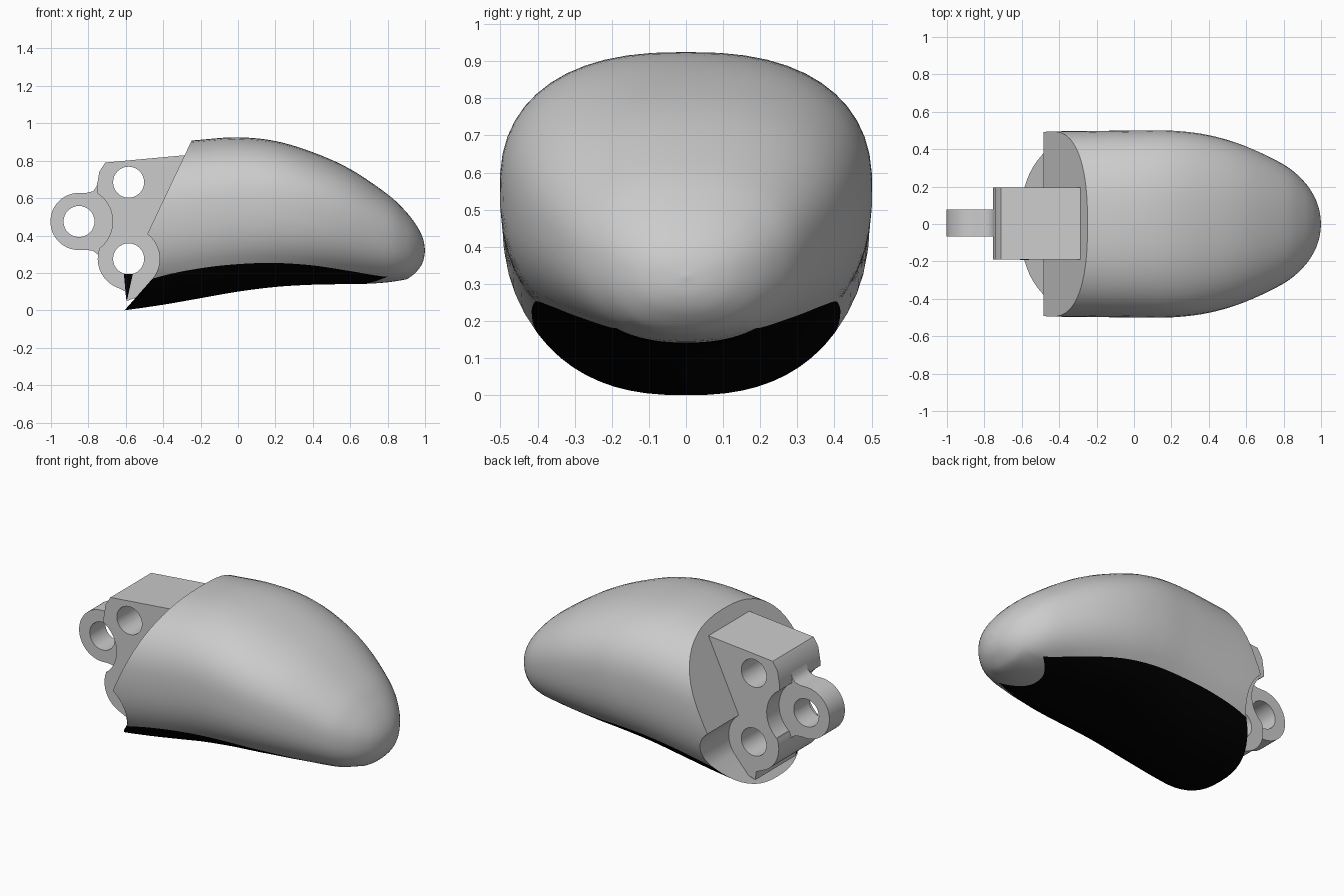
import bpy, bmesh
from math import sin, cos, pi, radians, asin, copysign

if "Cube" in bpy.data.objects:
    bpy.data.objects.remove(bpy.data.objects["Cube"])

def new_object(name, bm):
    bmesh.ops.recalc_face_normals(bm, faces=bm.faces)
    mesh = bpy.data.meshes.new(name)
    bm.to_mesh(mesh)
    bm.free()
    obj = bpy.data.objects.new(name, mesh)
    bpy.context.collection.objects.link(obj)
    return obj

def arc(cx, cz, r, a0, a1, n=16):
    return [(cx + r * cos(radians(a0 + (a1 - a0) * i / n)),
             cz + r * sin(radians(a0 + (a1 - a0) * i / n))) for i in range(n + 1)]

def prism(name, profile, y0, y1):
    """Extrude an XZ outline along y."""
    bm = bmesh.new()
    face = bm.faces.new([bm.verts.new((x, y0, z)) for x, z in profile])
    out = bmesh.ops.extrude_face_region(bm, geom=[face])
    for v in out["geom"]:
        if isinstance(v, bmesh.types.BMVert):
            v.co.y = y1
    return new_object(name, bm)

def cut(obj, cutter):
    mod = obj.modifiers.new("cut", 'BOOLEAN')
    mod.operation, mod.solver, mod.object = 'DIFFERENCE', 'EXACT', cutter
    bpy.context.view_layer.update()
    deps = bpy.context.evaluated_depsgraph_get()
    mesh = bpy.data.meshes.new_from_object(obj.evaluated_get(deps))
    obj.modifiers.clear()
    obj.data = mesh
    bpy.data.objects.remove(cutter)

def smooth(obj, angle=30):
    bpy.ops.object.select_all(action='DESELECT')
    obj.select_set(True)
    bpy.context.view_layer.objects.active = obj
    bpy.ops.object.shade_smooth_by_angle(angle=radians(angle))

def keep_material(obj, index):
    bm = bmesh.new()
    bm.from_mesh(obj.data)
    bmesh.ops.delete(bm, geom=[f for f in bm.faces if f.material_index != index], context='FACES')
    for f in bm.faces:
        f.material_index = 0
    bm.to_mesh(obj.data)
    bm.free()
    obj.data.materials.clear()

black = bpy.data.materials.new("pad_black")
black.diffuse_color = (0, 0, 0, 1)
black.use_nodes = True
black.node_tree.nodes["Principled BSDF"].inputs["Base Color"].default_value = black.diffuse_color

# Body stations: x, top z, bottom z, half width, pad edge z
rows = [(-.70, .84, -.012, .485, .06), (-.6, .86, .001, .49, .12),
        (-.4, .89, .03, .496, .185), (-.2, .912, .065, .498, .225),
        (0, .925, .1, .5, .247), (.2, .905, .125, .5, .253),
        (.4, .845, .137, .475, .24), (.6, .755, .14, .415, .21),
        (.8, .62, .142, .318, .18), (.9, .525, .166, .237, .21),
        (.96, .445, .213, .155, .255), (.99, .38, .263, .077, .29),
        (1.0, .322, .318, .003, .3195)]
STEPS, UP, LOW = 5, 36, 20

def station(i, t):
    p = [rows[max(0, min(len(rows) - 1, k))] for k in range(i - 1, i + 3)]
    return [.5 * (2 * b + (c - a) * t + (2 * a - 5 * b + 4 * c - d) * t * t
                  + (3 * b - a - 3 * c + d) * t ** 3) for a, b, c, d in zip(*p)]

# Rounded fingertip: superellipse rings, pad edge runs along the ring seams
bm = bmesh.new()
stations = [station(i, k / STEPS) for i in range(len(rows) - 1) for k in range(STEPS)] + [rows[-1]]
rings = []
for x, top, bot, w, edge in stations:
    n = 2.45 - .25 * max(0, (x - .3) / .7)
    mid = bot + (top - bot) * .55
    s = asin(min(1, max(0, (mid - edge) / (mid - bot))) ** (n / 2))
    angles = [-s + (pi + 2 * s) * i / UP for i in range(UP)]
    angles += [pi + s + (pi - 2 * s) * i / LOW for i in range(LOW)]
    # the pad's front edge bows back under the tip
    bow = .11 * max(0, 1 - (abs(x - .8) / (.3 if x < .8 else .1)))
    ring = []
    for i, a in enumerate(angles):
        h = top - mid if sin(a) > 0 else mid - bot
        dx = bow * sin(pi * (i - UP) / LOW) if i > UP else 0
        ring.append(bm.verts.new((x - dx, w * copysign(abs(cos(a)) ** (2 / n), cos(a)),
                                  mid + h * copysign(abs(sin(a)) ** (2 / n), sin(a)))))
    rings.append(ring)
count = UP + LOW
for r in range(len(rings) - 1):
    for j in range(count):
        k = (j + 1) % count
        f = bm.faces.new((rings[r][j], rings[r][k], rings[r + 1][k], rings[r + 1][j]))
        f.material_index = int(j >= UP and r < 8 * STEPS)
bm.faces.new(rings[0])
bm.faces.new(rings[-1])
body = new_object("fingertip_body", bm)
body.data.materials.append(None)
body.data.materials.append(black)

# Slanted back cut with a round relief at the lower hinge
cut(body, prism("back_cutter", [(-.157, 1.1)] + arc(-.585, .275, .166, 53, -38)
                + [(-.695, -.1), (-1, -.1), (-1, 1.1)], -.8, .8))

# Black grip pad split off from the underside
pad = body.copy()
pad.data = body.data.copy()
pad.name = "grip_pad"
bpy.context.collection.objects.link(pad)
keep_material(body, 0)
keep_material(pad, 1)
pad.data.materials.append(black)
smooth(body)
smooth(pad)

# Hinge block with a hollow for the link and a lower lobe
block = prism("hinge_block", [(-.2, .837), (-.71, .79), (-.742, .74), (-.755, .66)]
              + arc(-.85, .475, .18, 58, -50) + arc(-.585, .275, .165, 158, 250)
              + [(-.6, .1), (-.595, .05), (-.45, .1), (-.3, .2), (-.2, .5)], -.19, .195)
for z in (.685, .275):
    cut(block, prism("pin_cutter", arc(-.585, z, .083, 0, 348.75, 31), -.5, .5))
smooth(block)

# Link eye with flared neck, kept clear of the pin holes
link = prism("link_eye", arc(-.85, .475, .153, 90, 270, 32)
             + [(-.81, .323), (-.775, .318), (-.745, .295), (-.66, .30), (-.66, .69),
                (-.75, .69), (-.757, .66), (-.775, .637), (-.81, .628)], -.068, .078)
cut(link, prism("eye_cutter", arc(-.85, .475, .083, 0, 348.75, 31), -.5, .5))
for z in (.685, .275):
    cut(link, prism("pin_cutter", arc(-.585, z, .09, 0, 348.75, 31), -.5, .5))
smooth(link, 40)

# Thin rear lip of the pad beside the lower lobe
lip = prism("pad_lip", [(-.61, .195), (-.562, .195), (-.592, .06), (-.598, .06), (-.601, .09)],
            -.192, -.188)
lip.data.materials.append(black)
